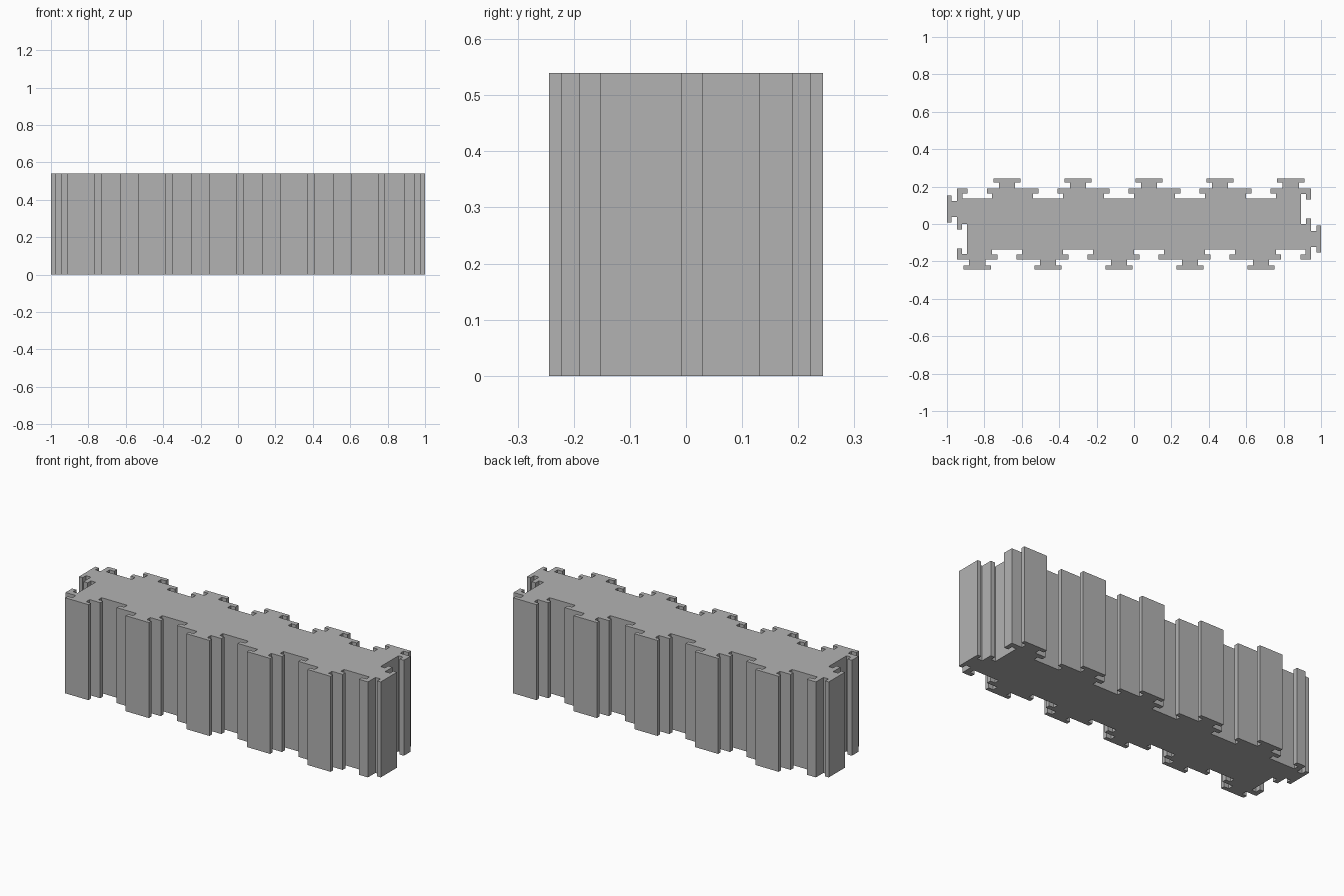
import bpy
import bmesh
from mathutils import Vector

cube = bpy.data.objects.get("Cube")
if cube:
    bpy.data.objects.remove(cube, do_unlink=True)

# Main sizes
HALF_X, HALF_Y, HEIGHT = 0.946, 0.19, 0.54
PITCH, OFFSET = 0.379, 0.08

# Half profiles as (along the edge, outward from the edge)
TAB = [(0.043, 0), (0.043, 0.031), (0.0725, 0.031), (0.0725, 0.054)]
SLOT = [(0.051, 0), (0.051, -0.026), (0.08, -0.026), (0.08, -0.054)]


def joint(profile, centre):
    """Whole joint profile, mirrored about its centre."""
    left = [(centre - a, o) for a, o in profile]
    right = [(centre + a, o) for a, o in reversed(profile)]
    return left + right


def edge(points, along, outward, distance):
    """Place joint points on a straight edge of the block."""
    return [along * a + outward * (distance + o) for a, o in points]


X, Y = Vector((1, 0, 0)), Vector((0, 1, 0))

# Long front edge: tabs alternating with slots
front = [(-HALF_X, 0)]
for i in range(-2, 3):
    front += joint(TAB, i * PITCH - OFFSET) + joint(SLOT, i * PITCH + OFFSET)

# Short end edge: one tab and one slot
end = [(-HALF_Y, 0)] + joint(TAB, -OFFSET) + joint(SLOT, OFFSET)

# Half outline, then the same turned half way round
half = edge(front, X, -Y, HALF_Y) + edge(end, Y, X, HALF_X)
outline = half + [-p for p in half]

# Extrude the outline into the block
bm = bmesh.new()
base = bm.faces.new([bm.verts.new(p) for p in outline])
result = bmesh.ops.extrude_face_region(bm, geom=[base], use_keep_orig=True)
raised = [v for v in result["geom"] if isinstance(v, bmesh.types.BMVert)]
bmesh.ops.translate(bm, verts=raised, vec=(0, 0, HEIGHT))
bmesh.ops.recalc_face_normals(bm, faces=bm.faces)

mesh = bpy.data.meshes.new("interlocking_block")
bm.to_mesh(mesh)
bm.free()
block = bpy.data.objects.new("interlocking_block", mesh)
bpy.context.collection.objects.link(block)

# Plain grey material
grey = bpy.data.materials.new("plain_grey")
grey.use_nodes = True
colour = (0.45, 0.45, 0.45, 1)
grey.diffuse_color = colour
grey.node_tree.nodes["Principled BSDF"].inputs["Base Color"].default_value = colour
mesh.materials.append(grey)
